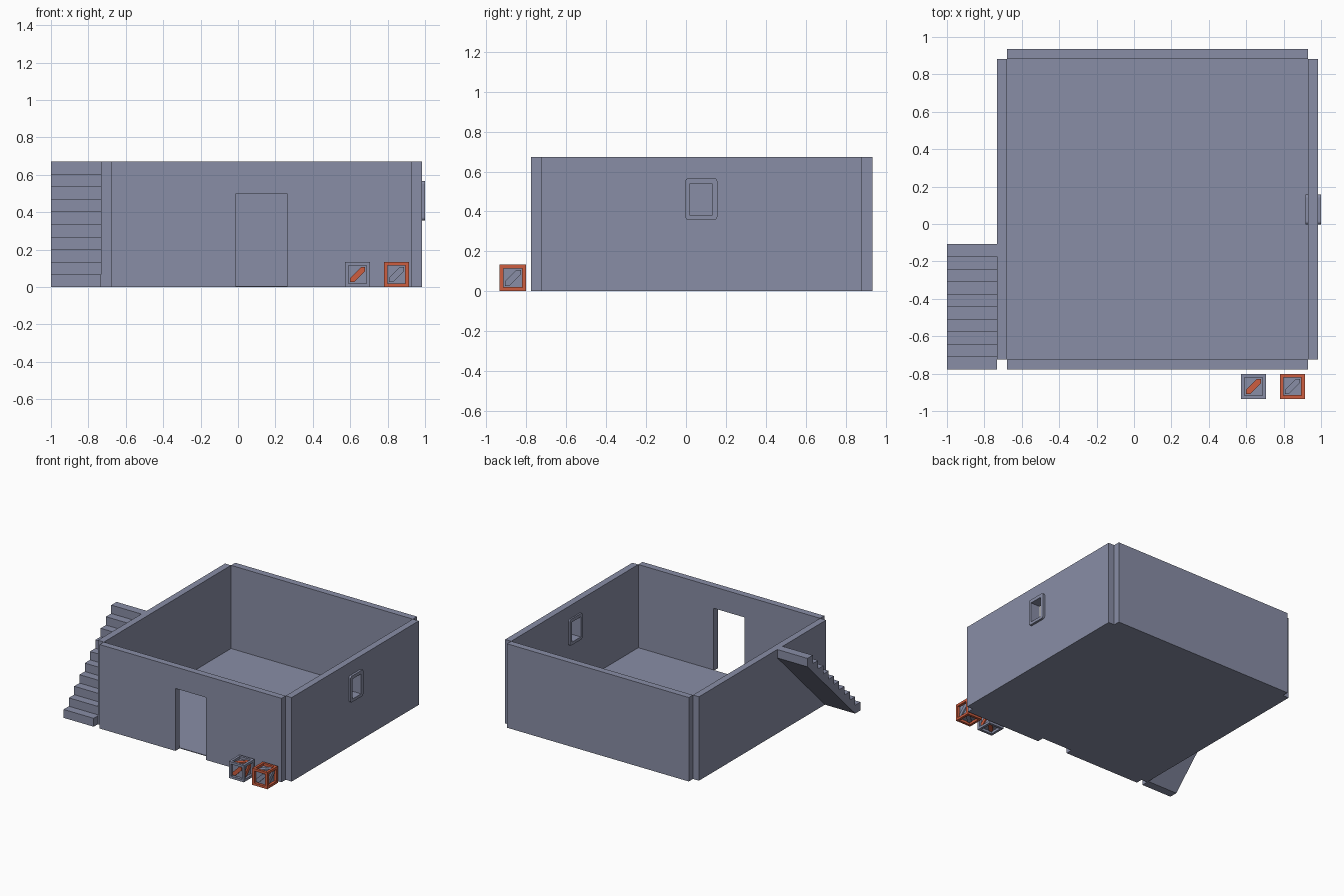
import bpy, bmesh, math
from mathutils import Vector

if "Cube" in bpy.data.objects:
    bpy.data.objects.remove(bpy.data.objects["Cube"])


def material(name, rgb):
    m = bpy.data.materials.new(name)
    m.use_nodes = True
    m.diffuse_color = (*rgb, 1)
    m.node_tree.nodes["Principled BSDF"].inputs["Base Color"].default_value = (*rgb, 1)
    return m


GREY = material("slate grey", (0.25, 0.27, 0.38))
ORANGE = material("rust orange", (0.61, 0.11, 0.05))


def finish(bm, name, *mats):
    bmesh.ops.recalc_face_normals(bm, faces=bm.faces)
    me = bpy.data.meshes.new(name)
    bm.to_mesh(me)
    bm.free()
    for m in mats:
        me.materials.append(m)
    ob = bpy.data.objects.new(name, me)
    bpy.context.collection.objects.link(ob)
    return ob


def prism(name, mat, axis, lo, hi, outline, hole=None):
    """Extrude a flat outline (with an optional hole) along an axis."""
    bm = bmesh.new()

    def loop(points):
        verts = []
        for p in points:
            co = list(p)
            co.insert(axis, lo)
            verts.append(bm.verts.new(co))
        return verts

    outer = loop(outline)
    if hole:
        edges = []
        for ring in (outer, loop(hole)):
            edges += [bm.edges.new((ring[i - 1], ring[i])) for i in range(len(ring))]
        bmesh.ops.triangle_fill(bm, use_beauty=True, edges=edges)
    else:
        bm.faces.new(outer)
    ext = bmesh.ops.extrude_face_region(bm, geom=bm.faces[:])
    move = Vector((0, 0, 0))
    move[axis] = hi - lo
    bmesh.ops.translate(bm, vec=move,
                        verts=[g for g in ext["geom"] if isinstance(g, bmesh.types.BMVert)])
    return finish(bm, name, mat)


def rect(a0, a1, b0, b1):
    return [(a0, b0), (a1, b0), (a1, b1), (a0, b1)]


def rounded(a0, a1, b0, b1, r, steps=4):
    pts = []
    corners = [(a1 - r, b1 - r), (a0 + r, b1 - r), (a0 + r, b0 + r), (a1 - r, b0 + r)]
    for k, (a, b) in enumerate(corners):
        for s in range(steps + 1):
            t = math.pi / 2 * (k + s / steps)
            pts.append((a + r * math.cos(t), b + r * math.sin(t)))
    return pts


# Room shell: inner extents, wall thickness, height
X0, X1, Y0, Y1 = -0.68, 0.93, -0.725, 0.883
T, H = 0.053, 0.672
window = rect(0.02, 0.13, 0.38, 0.54)

prism("floor", GREY, 2, 0, 0.006, rect(X0, X1, Y0, Y1))
prism("back_wall", GREY, 1, Y1, Y1 + T, rect(X0, X1, 0, H))
prism("left_side_wall", GREY, 0, X1, X1 + T, rect(Y0, Y1, 0, H), window)
prism("right_side_wall", GREY, 0, X0 - T, X0, rect(Y0, Y1, 0, H))

# Front wall with a doorway notch
D0, D1, DH = -0.01, 0.262, 0.5
prism("front_wall", GREY, 1, Y0 - T, Y0,
      [(X0, 0), (D0, 0), (D0, DH), (D1, DH), (D1, 0), (X1, 0), (X1, H), (X0, H)])

# Window surround
prism("window_frame", GREY, 0, 0.918, 1.0, rounded(-0.003, 0.157, 0.357, 0.567, 0.016), window)

# Stairs: sawtooth profile with a sloping underside
N = 10
rise, run = H / N, 0.067
front = Y0 - T
steps = [(front, 0)]
for i in range(N):
    steps += [(front + i * run, (i + 1) * rise), (front + (i + 1) * run, (i + 1) * rise)]
steps += [(front + N * run, H - rise), (front + run, 0)]
prism("stairs", GREY, 0, -1.0, X0 - T, steps)


# Crates: cubes with recessed panels and a diagonal brace on every side
def crate(name, cx, cy, frame_mat, brace_mat):
    half, rim, recess = 0.067, 0.027, 0.02
    centre = Vector((cx, cy, half))
    bm = bmesh.new()
    bmesh.ops.create_cube(bm, size=2 * half)
    bmesh.ops.translate(bm, vec=centre, verts=bm.verts)
    panels = bm.faces[:]
    bmesh.ops.inset_individual(bm, faces=panels, thickness=rim)
    normals = [f.normal.copy() for f in panels]
    sunk = bmesh.ops.extrude_discrete_faces(bm, faces=panels)["faces"]
    for f, n in zip(sunk, normals):
        bmesh.ops.translate(bm, vec=-n * recess, verts=f.verts)
    # Rejoin the panel walls to the rim
    bmesh.ops.remove_doubles(bm, verts=bm.verts, dist=0.0001)
    for f in bm.faces:
        f.material_index = 0
    for f in sunk:
        f.material_index = 1
    finish(bm, name, frame_mat, GREY)

    o, w, d = half - rim, 0.022, half - 0.01
    brace = [(-o, -o), (w - o, -o), (o, o - w), (o, o), (o - w, o), (-o, w - o)]
    for axis, label in enumerate(("side", "front", "top")):
        a, b = [centre[k] for k in range(3) if k != axis]
        prism(f"{name}_{label}_brace", brace_mat, axis, centre[axis] - d, centre[axis] + d,
              [(a + p, b + q) for p, q in brace])


crate("grey_crate", 0.64, -0.868, GREY, ORANGE)
crate("orange_crate", 0.847, -0.868, ORANGE, GREY)
